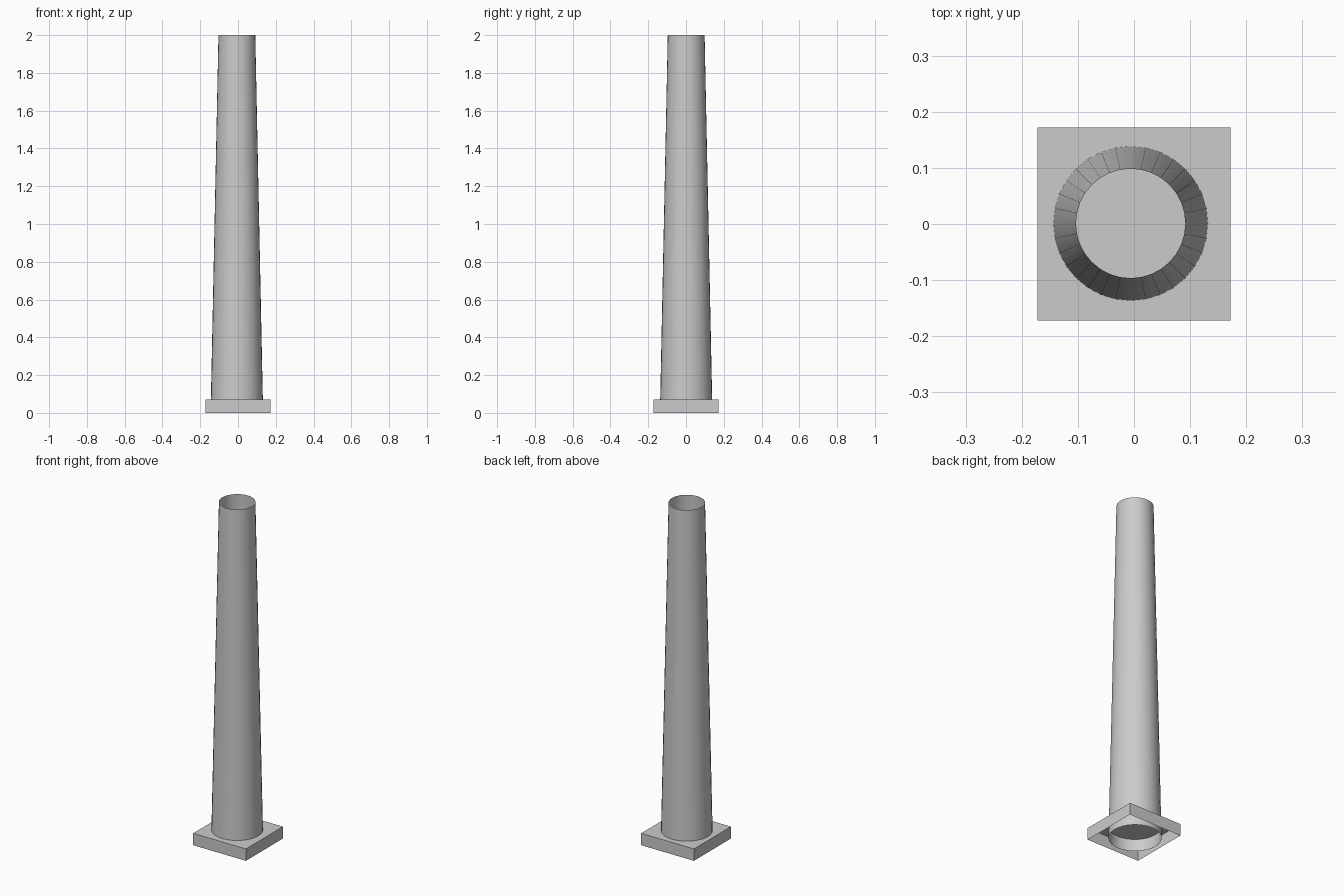
import bpy
import bmesh
from mathutils import Matrix

cube = bpy.data.objects.get("Cube")
if cube:
    bpy.data.objects.remove(cube, do_unlink=True)

stone = bpy.data.materials.new("grey_stone")
stone.use_nodes = True
stone.diffuse_color = (0.6, 0.6, 0.6, 1)
stone.node_tree.nodes["Principled BSDF"].inputs["Base Color"].default_value = (0.6, 0.6, 0.6, 1)

HEIGHT = 2.0
BASE_WIDTH = 0.344
BASE_HEIGHT = 0.07


def add_object(name, bm):
    mesh = bpy.data.meshes.new(name)
    bm.to_mesh(mesh)
    bm.free()
    mesh.materials.append(stone)
    obj = bpy.data.objects.new(name, mesh)
    bpy.context.collection.objects.link(obj)
    return obj


# Square base: a box with a closed top and an open underside
bm = bmesh.new()
bmesh.ops.create_cube(bm, size=1)
bmesh.ops.scale(bm, vec=(BASE_WIDTH, BASE_WIDTH, BASE_HEIGHT), verts=bm.verts)
bmesh.ops.translate(bm, vec=(0, 0, BASE_HEIGHT / 2), verts=bm.verts)
underside = [f for f in bm.faces if f.normal.z < -0.5]
bmesh.ops.delete(bm, geom=underside, context="FACES_ONLY")
add_object("square_base", bm)

# Tapered shaft: an open, thin tube that runs down through the base
bm = bmesh.new()
bmesh.ops.create_cone(
    bm, cap_ends=False, segments=32,
    radius1=0.139, radius2=0.0975, depth=HEIGHT,
    matrix=Matrix.Translation((-0.006, 0.001, HEIGHT / 2)),
)
shaft = add_object("tapered_shaft", bm)

# Smooth the round shaft
bpy.ops.object.select_all(action="DESELECT")
shaft.select_set(True)
bpy.context.view_layer.objects.active = shaft
bpy.ops.object.shade_smooth_by_angle()
